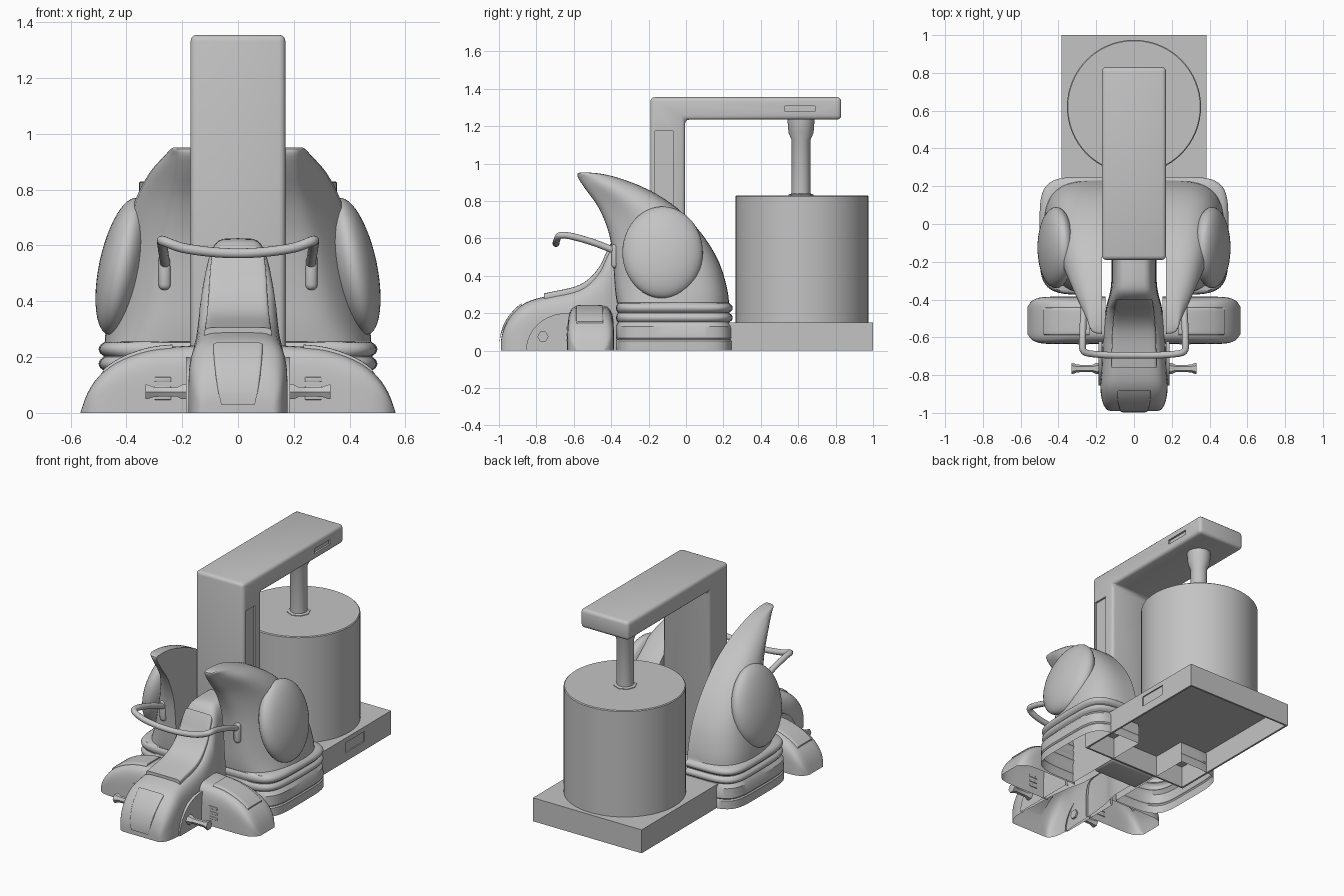
import bpy, bmesh, math
from mathutils import Vector

cube = bpy.data.objects.get("Cube")
if cube:
    bpy.data.objects.remove(cube, do_unlink=True)

grey = bpy.data.materials.new("plain_grey")
grey.use_nodes = True
grey.diffuse_color = (0.55, 0.55, 0.55, 1)
grey.node_tree.nodes["Principled BSDF"].inputs["Base Color"].default_value = grey.diffuse_color


def finish(name, bm, mirror=False, bevel=0, cutters=(), angle=35):
    """Turn a bmesh into a named, shaded object."""
    bmesh.ops.recalc_face_normals(bm, faces=bm.faces)
    mesh = bpy.data.meshes.new(name)
    bm.to_mesh(mesh)
    bm.free()
    mesh.materials.append(grey)
    obj = bpy.data.objects.new(name, mesh)
    bpy.context.collection.objects.link(obj)
    bpy.ops.object.select_all(action='DESELECT')
    obj.select_set(True)
    bpy.context.view_layer.objects.active = obj
    if bevel:
        mod = obj.modifiers.new("bevel", 'BEVEL')
        mod.width, mod.segments = bevel, 3
        bpy.ops.object.modifier_apply(modifier=mod.name)
    for cutter in cutters:
        mod = obj.modifiers.new("cut", 'BOOLEAN')
        mod.object, mod.solver = cutter, 'EXACT'
        bpy.ops.object.modifier_apply(modifier=mod.name)
        bpy.data.objects.remove(cutter, do_unlink=True)
    bpy.ops.object.shade_smooth_by_angle(angle=math.radians(angle))
    if mirror:
        obj.modifiers.new("mirror", 'MIRROR').use_mirror_merge = False
    return obj


def box(name, x, y, z, **options):
    """Box from three (low, high) ranges."""
    bm = bmesh.new()
    bmesh.ops.create_cube(bm, size=1)
    for v in bm.verts:
        v.co = [lo + (hi - lo) * (c + 0.5) for c, (lo, hi) in zip(v.co, (x, y, z))]
    return finish(name, bm, **options)


def cutter(x, y, z):
    obj = box("cutter", x, y, z)
    obj.hide_render = True
    return obj


def loft(name, rings, caps=(True, True), closed=True, **options):
    """Skin rings of points, either closed loops or open arches."""
    bm = bmesh.new()
    rows = [[bm.verts.new(p) for p in ring] for ring in rings]
    count = len(rows[0])
    for a, b in zip(rows, rows[1:]):
        for i in range(count if closed else count - 1):
            j = (i + 1) % count
            bm.faces.new((a[i], a[j], b[j], b[i]))
    for cap, row in zip(caps, (rows[0], rows[-1])):
        if cap:
            bm.faces.new(row)
    return finish(name, bm, **options)


def spline(rows, steps=3):
    """Smooth a table of values through its rows."""
    rows = [Vector(r) for r in rows]
    out = []
    for i in range(len(rows) - 1):
        a, b = rows[i], rows[i + 1]
        p, q = rows[max(i - 1, 0)], rows[min(i + 2, len(rows) - 1)]
        for k in range(steps):
            t = k / steps
            out.append((2 * a + (b - p) * t + (2 * p - 5 * a + 4 * b - q) * t * t
                        + (3 * a - p - 3 * b + q) * t ** 3) / 2)
    return out + [rows[-1]]


def power(value, n):
    return math.copysign(abs(value) ** (2 / n), value)


def arch(name, rows, axis='Y', centre=0, n=4, floor=0, **options):
    """Loft of arched sections: rows hold (station, half width, top).
    With a floor (a share of the top) the part is a closed strip, else an open shell."""
    rings = []
    for s, half, top in rows:
        ring = []
        for i in range(25):
            a = math.pi * i / 24
            side = centre + half * power(math.cos(a), n)
            z = top * (floor + (1 - floor) * power(math.sin(a), n))
            ring.append((side, s, z) if axis == 'Y' else (s, side, z))
        rings.append(ring)
    return loft(name, rings, closed=floor > 0, **options)


def lathe(name, profile, origin, axis='Z', sides=48, **options):
    """Turned part: profile of (radius, position along axis)."""
    rings = []
    for r, h in profile:
        ring = []
        for i in range(sides):
            a = math.tau * i / sides
            p = (r * math.cos(a), r * math.sin(a), h)
            ring.append(Vector(p if axis == 'Z' else (h, p[0], p[1])) + Vector(origin))
        rings.append(ring)
    return loft(name, rings, **options)


# Rear platform, hollow below, with a slot on each side
slots = [cutter((s * 0.377, s * 0.5), (0.54, 0.73), (0.055, 0.12)) for s in (-1, 1)]
box("platform", (-0.385, 0.385), (0, 1), (0, 0.15),
    cutters=[cutter((-0.373, 0.373), (0.012, 0.988), (-0.1, 0.14))] + slots)

# Press drum, collar and piston
lathe("drum", [(0.355, 0.145), (0.355, 0.825), (0.35, 0.83)], (0, 0.62, 0), sides=64)
lathe("piston_collar", [(0.068, 0.82), (0.068, 0.834), (0.05, 0.84)], (0, 0.615, 0), sides=8)
lathe("piston", [(0.05, 0.82), (0.05, 1.125), (0.067, 1.165), (0.073, 1.24)], (0, 0.615, 0))

# Bent overhead arm with recessed side panels
outline = [(-0.19, 0), (-0.005, 0), (-0.005, 1.235), (0.83, 1.235), (0.83, 1.355), (-0.19, 1.355)]
panels = []
for s in (-1, 1):
    panels.append(cutter((s * 0.158, s * 0.3), (-0.165, -0.07), (0.5, 1.175)))
    panels.append(cutter((s * 0.158, s * 0.3), (0.53, 0.69), (1.278, 1.308)))
loft("overhead_arm", [[(x, y, z) for y, z in outline] for x in (-0.17, 0.17)],
     bevel=0.022, cutters=panels)

# Horned side pods: rolled skirt below, hooked fin above
# rows: height, front, back, width, front narrowing
skirt = [(0, -0.375, 0.25, 0.33, 1), (0.052, -0.375, 0.25, 0.33, 1), (0.06, -0.37, 0.245, 0.324, 1),
         (0.068, -0.375, 0.25, 0.33, 1), (0.13, -0.375, 0.247, 0.328, 1)]
for base in (0.152, 0.204):
    for k in range(7):
        puff = 0.018 * math.sin(math.pi * k / 6) ** 0.7
        skirt.append((base + 0.008 * k, -0.365 - puff / 2, 0.232 + puff, 0.312 + puff, 0.98))
fin = [(0.256, -0.37, 0.23, 0.308, 0.88), (0.33, -0.38, 0.22, 0.302, 0.78), (0.47, -0.39, 0.178, 0.277, 0.7),
       (0.62, -0.41, 0.088, 0.242, 0.62), (0.76, -0.465, -0.045, 0.2, 0.52), (0.86, -0.535, -0.2, 0.148, 0.52),
       (0.92, -0.575, -0.35, 0.095, 0.68), (0.945, -0.58, -0.45, 0.072, 0.9), (0.952, -0.565, -0.52, 0.06, 1)]
rings = []
for z, front, back, width, narrow in skirt + spline(fin):
    n = 5 if z < 0.255 else 3.2
    ring = []
    for i in range(33):
        a = math.pi * i / 32
        t = (power(-math.cos(a), n) + 1) / 2
        blend = min(t / 0.6, 1)
        taper = narrow + (1 - narrow) * blend * blend * (3 - 2 * blend)
        ring.append((0.17 + width * taper * power(math.sin(a), n), front + (back - front) * t, z))
    rings.append(ring)
loft("side_pod", rings, caps=(False, True), mirror=True)

# Oval bulges on the pods
bm = bmesh.new()
bmesh.ops.create_uvsphere(bm, u_segments=40, v_segments=24, radius=1)
tilt = math.radians(-12)
for v in bm.verts:
    x, y, z = v.co.x * 0.085, v.co.y * 0.215, v.co.z * 0.25
    v.co = (0.413 + x * math.cos(tilt) + z * math.sin(tilt), y - 0.125,
            0.525 - x * math.sin(tilt) + z * math.cos(tilt))
finish("pod_bulge", bm, mirror=True)

# Central nose rising into the neck, open below
nose = spline([(-0.99, 0.12, 0.03), (-0.985, 0.14, 0.08), (-0.96, 0.16, 0.15), (-0.91, 0.174, 0.215),
               (-0.85, 0.178, 0.26), (-0.76, 0.172, 0.288), (-0.6, 0.166, 0.322), (-0.52, 0.158, 0.365),
               (-0.46, 0.15, 0.435), (-0.43, 0.145, 0.5), (-0.4, 0.137, 0.56), (-0.36, 0.127, 0.61),
               (-0.3, 0.12, 0.625), (-0.18, 0.12, 0.625)])
arch("nose", nose, n=5, caps=(True, False))
arch("saddle_panel", [(y, w * 0.7, z + 0.018) for y, w, z in nose if -0.765 < y < -0.395], n=9, floor=0.85)
arch("nose_panel", [(y - 0.007, w * 0.5, z + 0.006) for y, w, z in nose if y < -0.86], n=9, floor=0.85)

# Outrigger fairings with a raised top pad, open below
cover = spline([(0.15, 0.125, 0.242), (0.28, 0.125, 0.233), (0.36, 0.125, 0.215), (0.44, 0.125, 0.18),
                (0.5, 0.12, 0.13), (0.54, 0.103, 0.07), (0.565, 0.07, 0)])
arch("fairing", cover, axis='X', centre=-0.51, n=5, caps=(False, False), mirror=True)
arch("fairing_pad", [(x, w * 0.58, z + 0.008) for x, w, z in cover if 0.19 < x < 0.49],
     axis='X', centre=-0.515, n=9, floor=0.85, mirror=True)
arch("nose_side_plate", [(x, 0.215, 0.2) for x in (0.17, 0.187)], axis='X', centre=-0.64, n=2,
     caps=(False, True), mirror=True)
for i, z in enumerate((0.055, 0.087, 0.12)):
    box(f"fairing_vent_{i + 1}", (0.24, 0.30), (-0.639, -0.63), (z - 0.008, z + 0.008),
        bevel=0.003, mirror=True)

# Foot pegs
lathe("foot_peg", [(0.03, 0.16), (0.03, 0.2), (0.019, 0.22), (0.02, 0.3), (0.03, 0.325), (0.03, 0.332)],
      (0, -0.765, 0.075), axis='X', sides=6, mirror=True)

# Handlebar tube and its sockets
half = [(0.26, -0.37, 0.53), (0.268, -0.5, 0.58), (0.272, -0.62, 0.613), (0.265, -0.675, 0.615),
        (0.2, -0.69, 0.592), (0.1, -0.695, 0.577)]
path = half + [(0, -0.695, 0.572)] + [(-x, y, z) for x, y, z in reversed(half)]
curve = bpy.data.curves.new("handlebar", 'CURVE')
curve.dimensions, curve.bevel_depth, curve.use_fill_caps = '3D', 0.018, True
line = curve.splines.new('POLY')
points = spline(path, 4)
line.points.add(len(points) - 1)
for point, co in zip(line.points, points):
    point.co = (*co, 1)
line.use_smooth = True
curve.materials.append(grey)
bpy.context.collection.objects.link(bpy.data.objects.new("handlebar", curve))
box("handlebar_socket", (0.24, 0.285), (-0.4, -0.36), (0.44, 0.57), bevel=0.02, mirror=True)
